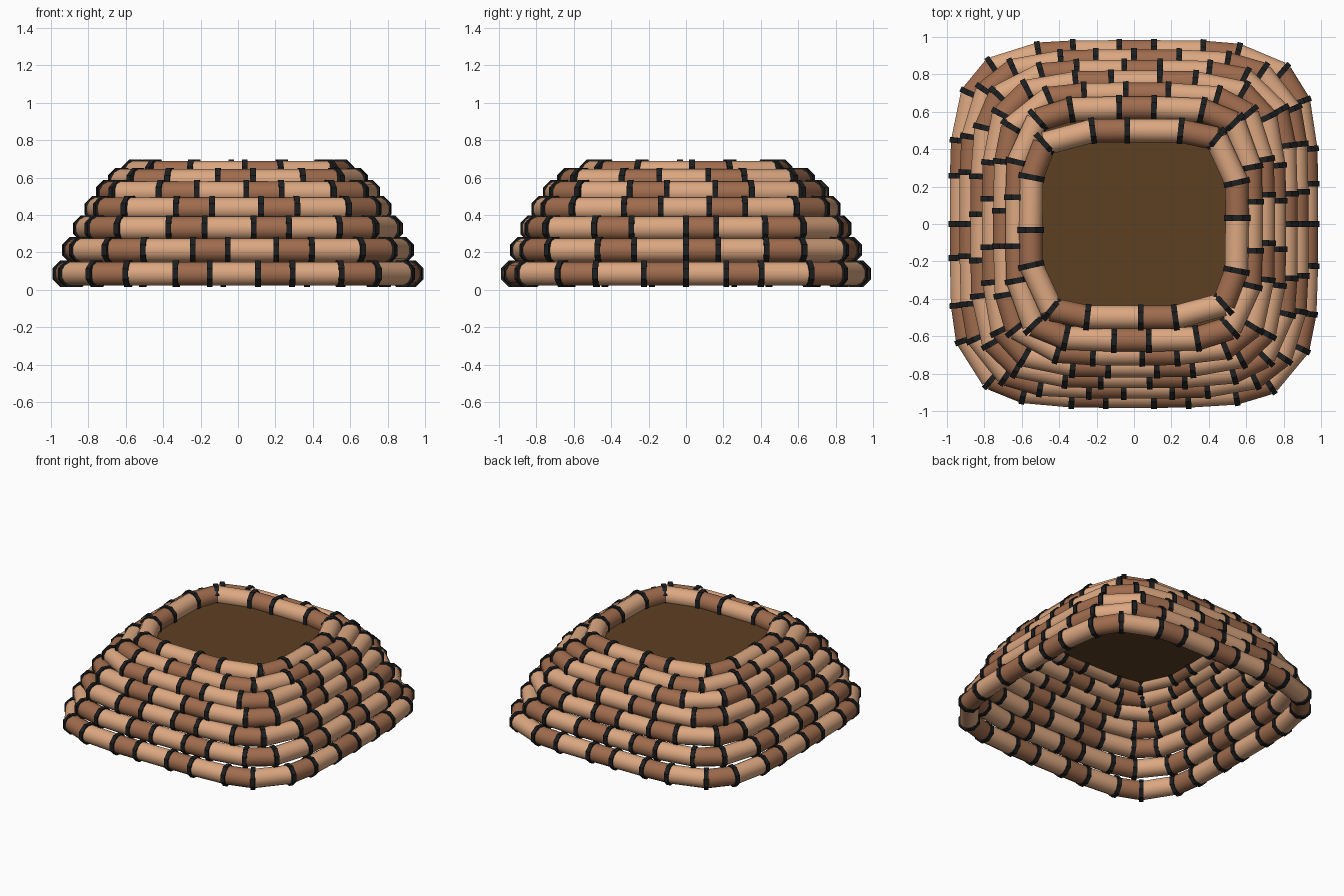
import bpy, bmesh, math
from mathutils import Vector, Matrix

if "Cube" in bpy.data.objects:
    bpy.data.objects.remove(bpy.data.objects["Cube"])

TUBE_R, BAND_R, BAND_LEN = 0.065, 0.076, 0.03
POWER = 4.7          # superellipse exponent of the rounded-square plan


def material(name, rgb):
    m = bpy.data.materials.new(name)
    m.diffuse_color = (*rgb, 1)
    m.use_nodes = True
    m.node_tree.nodes["Principled BSDF"].inputs["Base Color"].default_value = m.diffuse_color
    return m


LIGHT = material("light_wood", (0.72, 0.39, 0.22))
DARK = material("dark_wood", (0.35, 0.15, 0.075))
BLACK = material("black_band", (0.012, 0.013, 0.014))
BROWN = material("brown_panel", (0.11, 0.05, 0.016))


def plan_point(a, hx, hy, z):
    c, s = math.cos(a), math.sin(a)
    e = 2 / POWER
    return Vector((math.copysign(abs(c) ** e * hx, c),
                   math.copysign(abs(s) ** e * hy, s), z))


def plan_path(hx, hy, z, start_x, n=4000):
    """Closed counterclockwise path, starting on the front side at x = start_x."""
    pts = [plan_point(2 * math.pi * i / n, hx, hy, z) for i in range(n)]
    k = min((i for i in range(n) if pts[i].y < 0), key=lambda i: abs(pts[i].x - start_x))
    return pts[k:] + pts[:k + 1]


def joints_on(path, pair=0.445, long_share=0.58):
    """Joint points at alternating long and short steps along the path."""
    dist = [0.0]
    for a, b in zip(path, path[1:]):
        dist.append(dist[-1] + (b - a).length)
    count = round(dist[-1] / pair)
    step = dist[-1] / count
    targets = [(i + f) * step for i in range(count) for f in (0, long_share)]
    out, k = [], 0
    for t in targets:
        while dist[k] < t:
            k += 1
        out.append(path[k])
    return out


def add_cylinder(bm, centre, direction, radius, length, sides, mat):
    d = direction.normalized()
    side = d.cross(Vector((0, 0, 1))).normalized()
    up = side.cross(d)
    rot = Matrix((side, up, d)).transposed().to_4x4()
    twist = Matrix.Rotation(math.pi / sides, 4, 'Z')
    res = bmesh.ops.create_cone(bm, cap_ends=True, segments=sides, radius1=radius,
                                radius2=radius, depth=length,
                                matrix=Matrix.Translation(centre) @ rot @ twist)
    for f in {f for v in res["verts"] for f in v.link_faces}:
        f.material_index = mat


def finish(bm, name, mats, smooth=None):
    me = bpy.data.meshes.new(name)
    bm.to_mesh(me)
    bm.free()
    for m in mats:
        me.materials.append(m)
    ob = bpy.data.objects.new(name, me)
    bpy.context.collection.objects.link(ob)
    if smooth:
        bpy.ops.object.select_all(action='DESELECT')
        ob.select_set(True)
        bpy.context.view_layer.objects.active = ob
        bpy.ops.object.shade_smooth_by_angle(angle=smooth)


# Courses from bottom to top: half width, half depth, height, front joint x
COURSES = [
    (0.922, 0.920, 0.086, -0.15),
    (0.870, 0.870, 0.212, -0.03),
    (0.812, 0.815, 0.328, -0.18),
    (0.750, 0.757, 0.432, -0.14),
    (0.690, 0.693, 0.517, 0.23),
    (0.625, 0.620, 0.582, 0.08),
    (0.552, 0.500, 0.627, -0.25),
]

for n, (hx, hy, z, start) in enumerate(COURSES, 1):
    pts = joints_on(plan_path(hx, hy, z, start))
    logs, bands = bmesh.new(), bmesh.new()
    for i, p in enumerate(pts):
        prev, nxt = pts[i - 1], pts[(i + 1) % len(pts)]
        # straight log between joints, colours alternate
        add_cylinder(logs, (p + nxt) / 2, nxt - p, TUBE_R, (nxt - p).length, 12, i % 2)
        # dark band over the joint, along the bisecting direction
        tangent = (nxt - p).normalized() + (p - prev).normalized()
        add_cylinder(bands, p, tangent, BAND_R, BAND_LEN, 8, 0)
    finish(logs, f"log_course_{n}", [LIGHT, DARK], math.radians(40))
    finish(bands, f"band_course_{n}", [BLACK])

# Flat panel closing the top opening, its rim hidden in the upper courses
bm = bmesh.new()
bm.faces.new([bm.verts.new(plan_point(2 * math.pi * i / 64, 0.61, 0.60, 0.6))
              for i in range(64)])
finish(bm, "top_panel", [BROWN])
